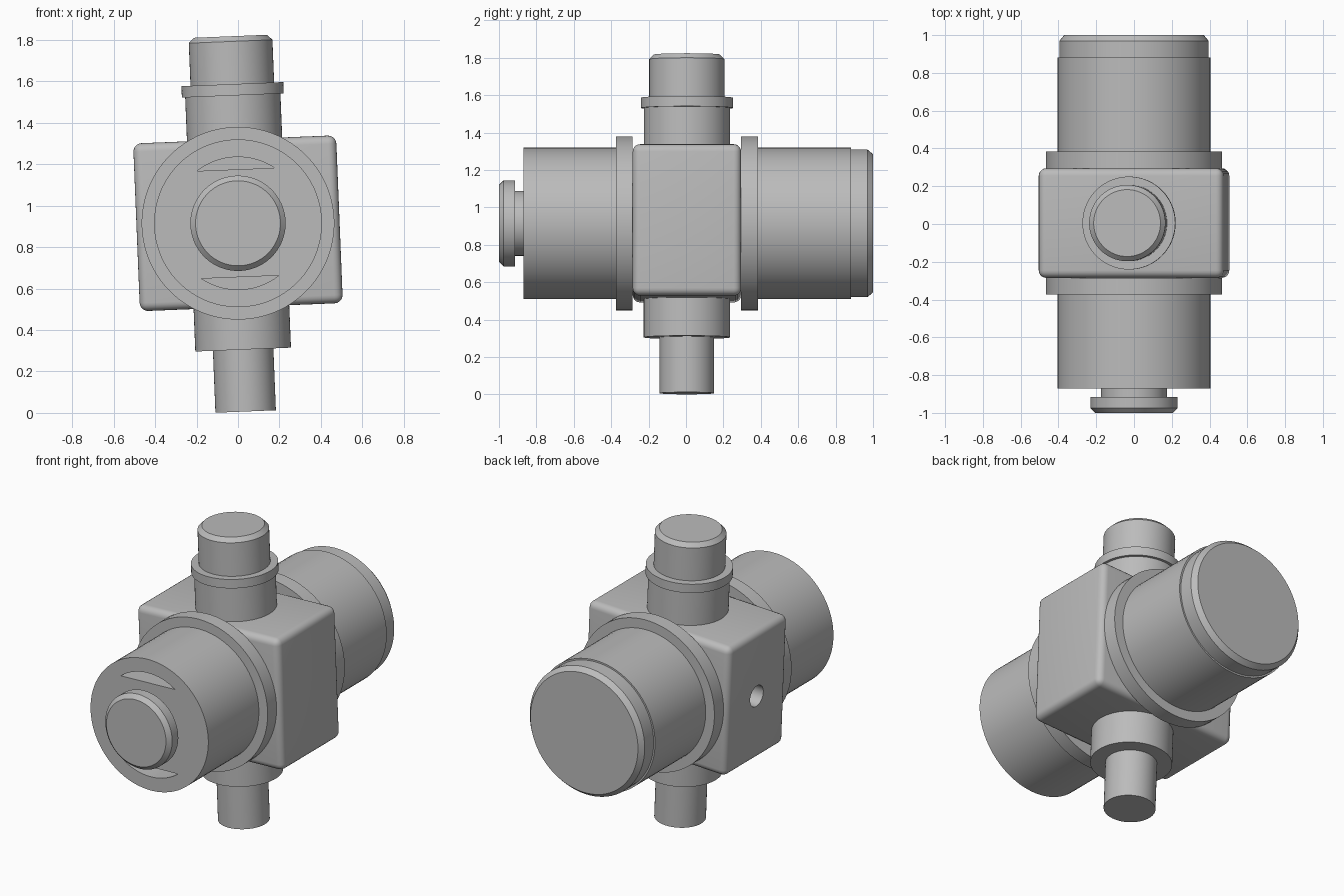
import bpy, bmesh, math
from mathutils import Matrix, Vector

if "Cube" in bpy.data.objects:
    bpy.data.objects.remove(bpy.data.objects["Cube"], do_unlink=True)

# One plain metal colour
GREY = (0.5, 0.5, 0.5, 1)
metal = bpy.data.materials.new("grey_metal")
metal.use_nodes = True
metal.diffuse_color = GREY
metal.node_tree.nodes["Principled BSDF"].inputs["Base Color"].default_value = GREY

# Whole assembly leans slightly about the barrel axis
LEAN = Matrix.Translation((0, 0, 0.915)) @ Matrix.Rotation(math.radians(-2.33), 4, "Y")
MID_Y = 0.005
UPRIGHT = Matrix.Translation((0, MID_Y, 0))
ALONG_Y = Matrix.Rotation(math.radians(-90), 4, "X")   # local z becomes +y
ALONG_X = Matrix.Rotation(math.radians(90), 4, "Y")    # local z becomes +x


def finish(name, bm, place):
    bmesh.ops.transform(bm, matrix=place, verts=bm.verts)
    bmesh.ops.recalc_face_normals(bm, faces=bm.faces)
    mesh = bpy.data.meshes.new(name)
    bm.to_mesh(mesh)
    bm.free()
    mesh.materials.append(metal)
    obj = bpy.data.objects.new(name, mesh)
    bpy.context.collection.objects.link(obj)
    obj.matrix_world = LEAN
    return obj


def lathe(name, profile, place, steps=80):
    """Revolve (radius, height) points about z, closing both ends."""
    bm = bmesh.new()
    points = [(0, profile[0][1])] + profile + [(0, profile[-1][1])]
    verts = [bm.verts.new((r, 0, h)) for r, h in points]
    edges = [bm.edges.new(pair) for pair in zip(verts, verts[1:])]
    bmesh.ops.spin(bm, geom=verts + edges, cent=(0, 0, 0), axis=(0, 0, 1),
                   angle=math.tau, steps=steps)
    bmesh.ops.remove_doubles(bm, verts=bm.verts, dist=0.0001)
    return finish(name, bm, place)


def activate(obj):
    bpy.ops.object.select_all(action="DESELECT")
    obj.select_set(True)
    bpy.context.view_layer.objects.active = obj


def cut(obj, cutter):
    cutter.hide_render = True
    activate(obj)
    mod = obj.modifiers.new("cut", "BOOLEAN")
    mod.operation, mod.solver, mod.object = "DIFFERENCE", "EXACT", cutter
    bpy.ops.object.modifier_apply(modifier=mod.name)
    bpy.data.objects.remove(cutter, do_unlink=True)


# Rounded central block with a blind hole in its right side
bm = bmesh.new()
bmesh.ops.create_cube(bm, size=1)
bmesh.ops.scale(bm, vec=(0.98, 0.58, 0.81), verts=bm.verts)
bmesh.ops.bevel(bm, geom=bm.edges[:], offset=0.04, segments=5, profile=0.5, affect="EDGES")
block = finish("central_block", bm, UPRIGHT)
cut(block, lathe("side_hole_cutter", [(0.065, -0.6), (0.065, -0.25)], UPRIGHT @ ALONG_X, 32))

# Front barrel with its collar
front = lathe("front_barrel", [(0.405, -0.87), (0.405, -0.373), (0.465, -0.373),
                               (0.465, -0.285)], ALONG_Y)

# Two segment-shaped slots in the front face
ARC_R, CHORD = 0.32, 0.26
start = math.asin(CHORD / ARC_R)
for side in (1, -1):
    bm = bmesh.new()
    angles = [start + (math.pi - 2 * start) * i / 16 for i in range(17)]
    face = bm.faces.new([bm.verts.new((ARC_R * math.cos(a), -0.9, side * ARC_R * math.sin(a)))
                         for a in angles])
    extruded = bmesh.ops.extrude_face_region(bm, geom=[face])["geom"]
    bmesh.ops.translate(bm, vec=Vector((0, 0.25, 0)),
                        verts=[v for v in extruded if isinstance(v, bmesh.types.BMVert)])
    cut(front, finish("slot_cutter", bm, Matrix()))

# Front knob on a short neck
knob = lathe("front_knob", [(0.205, -1), (0.23, -0.975), (0.23, -0.915), (0.174, -0.915),
                            (0.174, -0.87)], ALONG_Y)

# Rear barrel with collar and chamfered end cap
rear = lathe("rear_barrel", [(0.465, 0.295), (0.465, 0.385), (0.405, 0.385), (0.405, 0.882),
                             (0.395, 0.882), (0.395, 0.97), (0.37, 1)], ALONG_Y)

# Upper stem with ring and chamfered pin
upper = lathe("upper_stem", [(0.23, 0.4), (0.23, 0.617), (0.246, 0.617), (0.246, 0.672),
                             (0.202, 0.672), (0.202, 0.878), (0.177, 0.903)], UPRIGHT)

# Lower stem stepping down to a thin pin
lower = lathe("lower_stem", [(0.146, -0.909), (0.146, -0.61), (0.231, -0.61),
                             (0.231, -0.4)], UPRIGHT)

for part in (block, front, knob, rear, upper, lower):
    activate(part)
    bpy.ops.object.shade_smooth_by_angle(angle=math.radians(30))
